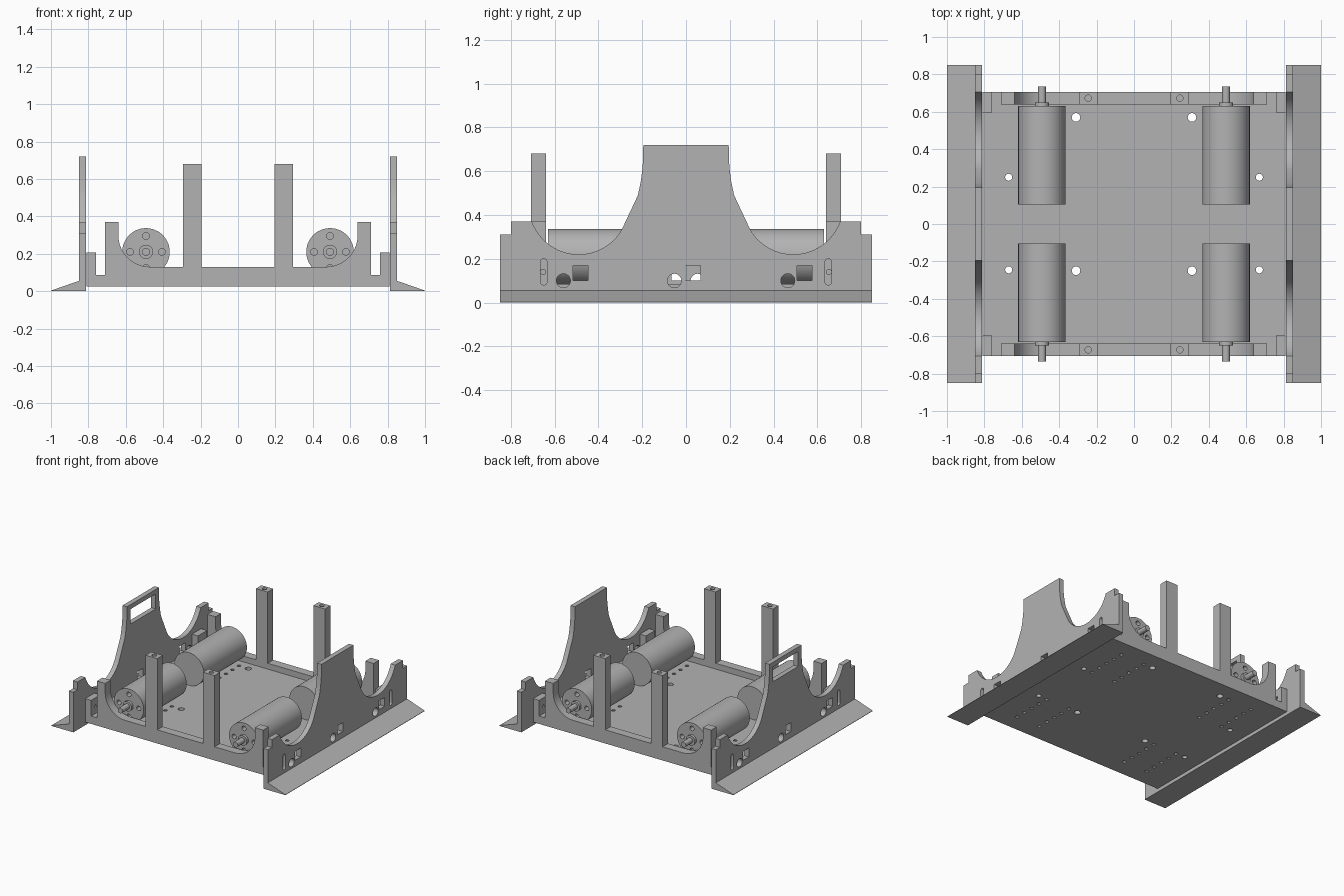
import bpy, bmesh, math
from mathutils import Matrix, Vector

cube = bpy.data.objects.get("Cube")
if cube:
    bpy.data.objects.remove(cube, do_unlink=True)

grey = bpy.data.materials.new("plain grey")
grey.use_nodes = True
COLOUR = (0.45, 0.45, 0.45, 1)
grey.diffuse_color = COLOUR
grey.node_tree.nodes["Principled BSDF"].inputs["Base Color"].default_value = COLOUR

# Profile planes: columns are the directions of profile u, profile v and thickness
SIDE = Matrix(((0, 0, 1), (1, 0, 0), (0, 1, 0))).to_4x4()
FRONT = Matrix(((1, 0, 0), (0, 0, -1), (0, 1, 0))).to_4x4()
FLAT = Matrix.Identity(4)
HALF_TURN = Matrix.Rotation(math.pi, 4, 'Z')


def arc(u, v, r, start=0, end=360, n=24):
    full = end - start == 360
    steps = n if full else n + 1
    angles = [math.radians(start + (end - start) * i / n) for i in range(steps)]
    return [(u + r * math.cos(a), v + r * math.sin(a)) for a in angles]


def rect(u0, u1, v0, v1):
    return [(u0, v0), (u1, v0), (u1, v1), (u0, v1)]


def slot(u, v0, v1, r):
    return arc(u, v1 - r, r, 0, 180, 8) + arc(u, v0 + r, r, 180, 360, 8)


def mirrored(half):
    """Close an outline from its left half."""
    return half + [(-u, v) for u, v in reversed(half)]


def prism(name, loops, plane, low, high):
    """Extrude an outline, with inner loops as holes, from low to high along the plane's normal."""
    curve = bpy.data.curves.new(name, 'CURVE')
    curve.dimensions = '2D'
    curve.fill_mode = 'BOTH'
    curve.extrude = (high - low) / 2
    for loop in loops:
        spline = curve.splines.new('POLY')
        spline.points.add(len(loop) - 1)
        for point, (u, v) in zip(spline.points, loop):
            point.co = (u, v, 0, 1)
        spline.use_cyclic_u = True
    temp = bpy.data.objects.new(name + " outline", curve)
    bpy.context.collection.objects.link(temp)
    graph = bpy.context.evaluated_depsgraph_get()
    mesh = bpy.data.meshes.new_from_object(temp.evaluated_get(graph))
    bpy.data.objects.remove(temp, do_unlink=True)
    mesh.transform(plane @ Matrix.Translation(Vector((0, 0, (low + high) / 2))))
    bm = bmesh.new()
    bm.from_mesh(mesh)
    bmesh.ops.remove_doubles(bm, verts=bm.verts, dist=1e-5)
    bmesh.ops.recalc_face_normals(bm, faces=bm.faces)
    bm.to_mesh(mesh)
    bm.free()
    mesh.materials.clear()
    mesh.materials.append(grey)
    obj = bpy.data.objects.new(name, mesh)
    bpy.context.collection.objects.link(obj)
    bpy.ops.object.select_all(action='DESELECT')
    obj.select_set(True)
    bpy.context.view_layer.objects.active = obj
    bpy.ops.object.shade_smooth_by_angle(angle=math.radians(30))
    return obj


# Floor plate with mounting holes
holes = []
for sx in (-1, 1):
    for y0, single_in, single_out in ((0.25, 0.57, 0.25), (-0.57, -0.25, -0.245)):
        holes.append(arc(sx * 0.31, single_in, 0.023, n=16))
        holes.append(arc(sx * 0.67, single_out, 0.019, n=16))
        for i in range(5):
            for x in (0.39, 0.595):
                holes.append(arc(sx * x, y0 + 0.08 * i, 0.014, n=10))
prism("floor plate", [rect(-0.81, 0.81, -0.64, 0.64)] + holes, FLAT, 0.025, 0.085)

# Side panels: end steps, wheel arches and a tall centre
half = [(-0.85, 0), (-0.85, 0.31), (-0.80, 0.31), (-0.80, 0.37), (-0.705, 0.37)]
half += arc(-0.49, 0.447, 0.227, 205, 330, 28)
half += [(-0.22, 0.49), (-0.207, 0.55), (-0.198, 0.62), (-0.195, 0.72)]
panel = mirrored(half)
cuts = [slot(s * 0.65, 0.08, 0.20, 0.015) for s in (-1, 1)]
for y in (-0.56, -0.053, 0.465):
    cuts.append(arc(y, 0.10, 0.032))
for y in (-0.482, 0.032, 0.542):
    cuts.append(rect(y - 0.034, y + 0.034, 0.102, 0.17))
window = [rect(-0.155, 0.155, 0.57, 0.685)]
skirt = [(0.85, 0), (1.0, 0), (1.0, 0.003), (0.85, 0.055)]

for side, turn, extra in (("left", FLAT, []), ("right", HALF_TURN, window)):
    prism(side + " side panel", [panel] + cuts + extra, turn @ SIDE, 0.812, 0.85)
    prism(side + " skirt", [skirt], turn @ FRONT, -0.85, 0.85)

# End frames, fixing tabs and post caps
half = [(-0.81, 0.025), (-0.81, 0.085), (-0.71, 0.085), (-0.71, 0.37), (-0.64, 0.37)]
half += arc(-0.47, 0.30, 0.17, 180, 270, 14)
half += [(-0.295, 0.13), (-0.295, 0.62), (-0.195, 0.62), (-0.195, 0.13)]
frame = mirrored(half)

for end, turn in (("front", FLAT), ("back", HALF_TURN)):
    prism(end + " frame", [frame], turn @ FRONT, 0.64, 0.707)
    for s in (-1, 1):
        cap = [rect(s * 0.245 - 0.05, s * 0.245 + 0.05, -0.707, -0.64),
               arc(s * 0.245, -0.673, 0.017, n=16)]
        prism(end + " post cap", cap, turn, 0.62, 0.68)
        tab = [rect(-0.707, -0.64, 0.085, 0.207), arc(-0.653, 0.14, 0.012, n=12)]
        edges = sorted((s * 0.76, s * 0.81))
        prism(end + " fixing tab", tab, turn @ SIDE, *edges)
        prism(end + " tab brace", [rect(-0.64, -0.595, 0.085, 0.207)], turn @ SIDE, *edges)

        # Motors: can, drilled face, boss and shaft
        x, z = s * 0.492, 0.21
        face = [arc(x, z, 0.127, n=48)]
        face += [arc(x + 0.085 * math.cos(a), z + 0.085 * math.sin(a), 0.018, n=16)
                 for a in (0, math.pi / 2, math.pi, 1.5 * math.pi)]
        plane = turn @ FRONT
        prism(end + " motor can", [face[0]], plane, 0.105, 0.59)
        prism(end + " motor face", face, plane, 0.59, 0.63)
        prism(end + " motor boss", [arc(x, z, 0.038)], plane, 0.63, 0.65)
        prism(end + " motor shaft", [arc(x, z, 0.021)], plane, 0.65, 0.735)
